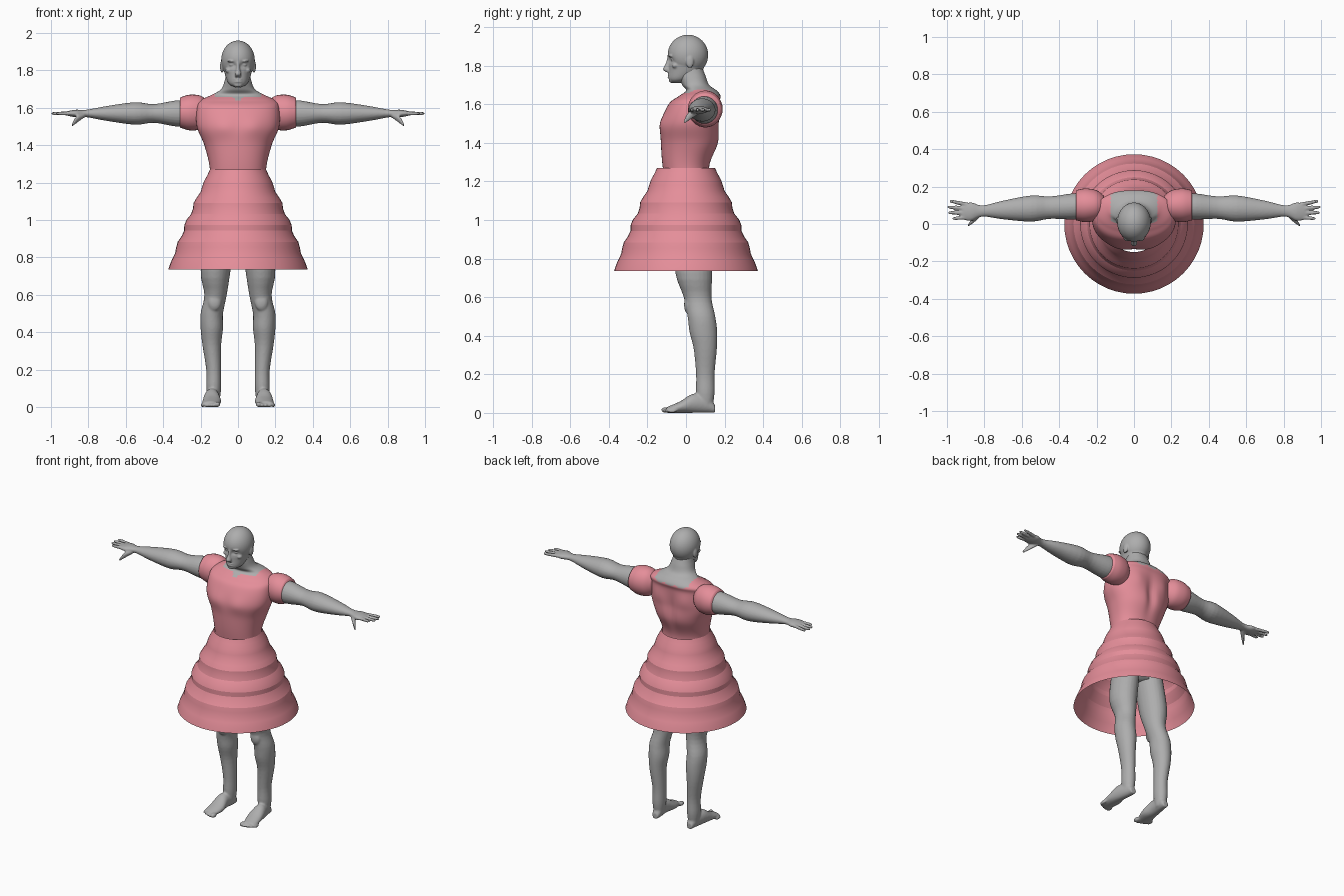
import bpy, bmesh, math
from mathutils import Matrix

default_cube = bpy.data.objects.get("Cube")
if default_cube:
    bpy.data.objects.remove(default_cube)


def make_material(name, colour):
    material = bpy.data.materials.new(name)
    material.use_nodes = True
    material.diffuse_color = (*colour, 1)
    shader = material.node_tree.nodes["Principled BSDF"]
    shader.inputs["Base Color"].default_value = (*colour, 1)
    return material


SKIN = make_material("grey skin", (.42, .42, .42))
PINK = make_material("pink cloth", (.78, .27, .32))


def smooth_rings(rings, steps):
    """Catmull-Rom interpolation between cross-sections."""
    result = []
    last = len(rings) - 1
    for index in range(last):
        before = rings[max(index - 1, 0)]
        start, end = rings[index], rings[index + 1]
        after = rings[min(index + 2, last)]
        for step in range(steps):
            t = step / steps
            result.append([
                b + t / 2 * (c - a + t * (2 * a - 5 * b + 4 * c - d + t * (3 * (b - c) + d - a)))
                for a, b, c, d in zip(before, start, end, after)])
    return result + [rings[last]]


def signed_power(value, exponent):
    return math.copysign(abs(value) ** exponent, value)


def loft(bm, axis, rings, sides=24, steps=4, squareness=1, caps=True):
    """Each ring is (position on axis, two centre coordinates, two radii)."""
    loops = []
    for position, centre_a, centre_b, radius_a, radius_b in smooth_rings(rings, steps):
        loop = []
        for side in range(sides):
            angle = math.tau * side / sides
            a = centre_a + radius_a * signed_power(math.cos(angle), squareness)
            b = centre_b + radius_b * signed_power(math.sin(angle), squareness)
            places = {"x": (position, a, b), "y": (a, position, b), "z": (a, b, position)}
            loop.append(bm.verts.new(places[axis]))
        loops.append(loop)
    for lower, upper in zip(loops, loops[1:]):
        for side in range(sides):
            following = (side + 1) % sides
            bm.faces.new((lower[side], lower[following], upper[following], upper[side]))
    if caps:
        bm.faces.new(reversed(loops[0]))
        bm.faces.new(loops[-1])


def ball(bm, centre, radii):
    matrix = Matrix.Translation(centre) @ Matrix.Diagonal((*radii, 1))
    bmesh.ops.create_uvsphere(bm, u_segments=48, v_segments=24, radius=1, matrix=matrix)


def bump(value, centre, width):
    return math.exp(-((value - centre) / width) ** 2)


def finish(bm, name, materials, mirror=False, voxel=None):
    """Turn the mesh into an object, optionally fused into one surface and mirrored."""
    bmesh.ops.recalc_face_normals(bm, faces=bm.faces)
    mesh = bpy.data.meshes.new(name)
    bm.to_mesh(mesh)
    bm.free()
    for material in materials:
        mesh.materials.append(material)
    for polygon in mesh.polygons:
        polygon.use_smooth = True
    part = bpy.data.objects.new(name, mesh)
    bpy.context.scene.collection.objects.link(part)
    if voxel:
        fuse = part.modifiers.new("fuse", "REMESH")
        fuse.mode = "VOXEL"
        fuse.voxel_size = voxel
        fuse.use_smooth_shade = True
        soften = part.modifiers.new("soften", "SMOOTH")
        soften.iterations = 3
    if mirror:
        part.modifiers.new("mirror", "MIRROR")
    return part


# Torso and neck
bm = bmesh.new()
torso_rings = [  # height, depth centre, half width, half depth
    (.9, .03, .1, .07), (1.1, .02, .15, .11), (1.27, 0, .15, .12), (1.4, .02, .18, .15),
    (1.5, .02, .22, .15), (1.6, .04, .22, .13), (1.64, .07, .2, .11), (1.67, .08, .14, .08),
    (1.7, .05, .09, .07), (1.75, .03, .07, .07), (1.8, .02, .06, .06)]
loft(bm, "z", [(z, 0, depth, wide, deep) for z, depth, wide, deep in torso_rings],
     sides=96, steps=8, squareness=.9)
for vert in bm.verts:
    x, y, z = vert.co
    if y > .06:    # spine groove and shoulder blades
        vert.co.y -= .02 * bump(x, 0, .03) * bump(z, 1.45, .1)
        vert.co.y += .01 * bump(abs(x), .1, .05) * bump(z, 1.54, .06)
    elif y < 0:    # chest
        vert.co.y -= .01 * bump(abs(x), .08, .06) * bump(z, 1.5, .05)

# Bodice colour between the waist and the neckline, notched in front and scalloped behind
for face in bm.faces:
    x, y, z = face.calc_center_median()
    if y < .07:
        neckline = 1.66 - max(0, .03 - abs(x))
    else:
        neckline = 1.65 - .015 * abs(math.cos(x * 40))
    on_shoulder = abs(x) > .125 and z < 1.7
    face.material_index = int(z > 1.24 and (z < neckline or on_shoulder))
finish(bm, "torso", [SKIN, PINK])

# Skirt: an open cone with rippled tiers
bm = bmesh.new()
hem, waist, tiers = .735, 1.27, 18
skirt_rings = []
for tier in range(tiers + 1):
    along = tier / tiers
    ripple = .008 * math.sin(along * math.pi) * (1 + math.sin(along * 30))
    radius = .373 + (.15 - .373) * along + ripple
    skirt_rings.append((hem + (waist - hem) * along, 0, 0, radius, radius))
loft(bm, "z", skirt_rings, sides=48, steps=1, caps=False)
skirt = finish(bm, "skirt", [PINK])
bpy.ops.object.select_all(action="DESELECT")
skirt.select_set(True)
bpy.context.view_layer.objects.active = skirt
bpy.ops.object.shade_smooth_by_angle(angle=math.radians(20))

# Puffed sleeves
bm = bmesh.new()
sleeve_rings = [(.16, .05, .06), (.2, .08, .09), (.26, .09, .095), (.31, .08, .08)]
loft(bm, "x", [(x, .1, 1.575, deep, tall) for x, deep, tall in sleeve_rings], sides=32)
finish(bm, "sleeves", [PINK], mirror=True)

# Arms and palms, drifting slightly forward towards the hand
bm = bmesh.new()
arm_rings = [(.25, .07, .07), (.33, .07, .07), (.45, .06, .05), (.55, .07, .06),
             (.7, .05, .04), (.81, .03, .02), (.87, .05, .02), (.92, .04, .01)]
loft(bm, "x", [(x, .11 - x / 20, 1.57, deep, tall) for x, deep, tall in arm_rings])

# Fingers fan out from the palm, with the middle ones longest
for finger in range(4):
    spread = finger - 1.5
    tip = .993 - .008 * (spread - .3) ** 2
    loft(bm, "x", [(.89, .07 + .023 * spread, 1.57, .011, .011),
                   (tip - .01, .075 + .03 * spread, 1.57, .009, .009),
                   (tip + .005, .075 + .03 * spread, 1.57, .004, .004)], sides=12)
loft(bm, "x", [(.82, .06, 1.56, .02, .01), (.86, .02, 1.54, .016, .02),
               (.89, -.01, 1.505, .006, .008)], sides=12)
finish(bm, "arms", [SKIN], mirror=True, voxel=.0055)

# Legs
bm = bmesh.new()
leg_rings = [  # height, side and depth centres, half width
    (.02, .13, .1, .03), (.1, .13, .1, .04), (.2, .13, .1, .04), (.33, .14, .1, .05),
    (.42, .14, .09, .06), (.5, .14, .08, .06), (.6, .12, .06, .06), (.73, .12, .04, .08),
    (.95, .09, .03, .08)]
loft(bm, "z", [(z, x, y, radius, radius * 1.2) for z, x, y, radius in leg_rings])
ball(bm, (.125, .01, .56), (.035, .02, .045))

# Feet and toes, resting on the ground
foot_rings = [(.15, .13, .02, .02), (.12, .13, .03, .04), (.04, .14, .04, .05),
              (-.03, .14, .05, .03), (-.1, .15, .04, .015)]
loft(bm, "y", [(y, x, tall, wide, tall) for y, x, wide, tall in foot_rings])
for toe in range(5):
    radius = .01 if toe else .015
    ball(bm, (.11 + .02 * toe, .002 * toe ** 2 - .105, radius), (radius, .025, radius))
finish(bm, "legs", [SKIN], mirror=True, voxel=.0065)

# Head: cranium and jaw
bm = bmesh.new()
ball(bm, (0, .01, 1.855), (.09, .105, .105))
jaw_rings = [(1.71, -.05, .02, .02), (1.73, -.03, .05, .06), (1.78, 0, .07, .09),
             (1.84, 0, .08, .09), (1.88, 0, .07, .08)]
loft(bm, "z", [(z, 0, depth, wide, deep) for z, depth, wide, deep in jaw_rings], sides=48)
for vert in bm.verts:   # eye sockets
    if vert.co.y < -.02:
        vert.co.y += .016 * bump(abs(vert.co.x), .034, .02) * bump(vert.co.z, 1.83, .015)

# Nose, chin and lips
loft(bm, "z", [(1.765, 0, -.09, .014, .01), (1.78, 0, -.1, .018, .02),
               (1.81, 0, -.09, .01, .016), (1.85, 0, -.085, .01, .01)], sides=16)
ball(bm, (0, -.075, 1.724), (.024, .014, .014))
for lip_height in (1.74, 1.752):
    ball(bm, (0, -.083, lip_height), (.024, .013, .006))

# Eyes, brows, cheeks and ears
for side in (-1, 1):
    ball(bm, (side * .033, -.068, 1.83), (.014, .012, .008))
    ball(bm, (side * .034, -.078, 1.85), (.024, .014, .007))
    ball(bm, (side * .05, -.055, 1.8), (.018, .018, .014))
    ball(bm, (side * .086, .02, 1.82), (.01, .02, .033))
finish(bm, "head", [SKIN], voxel=.0045)
